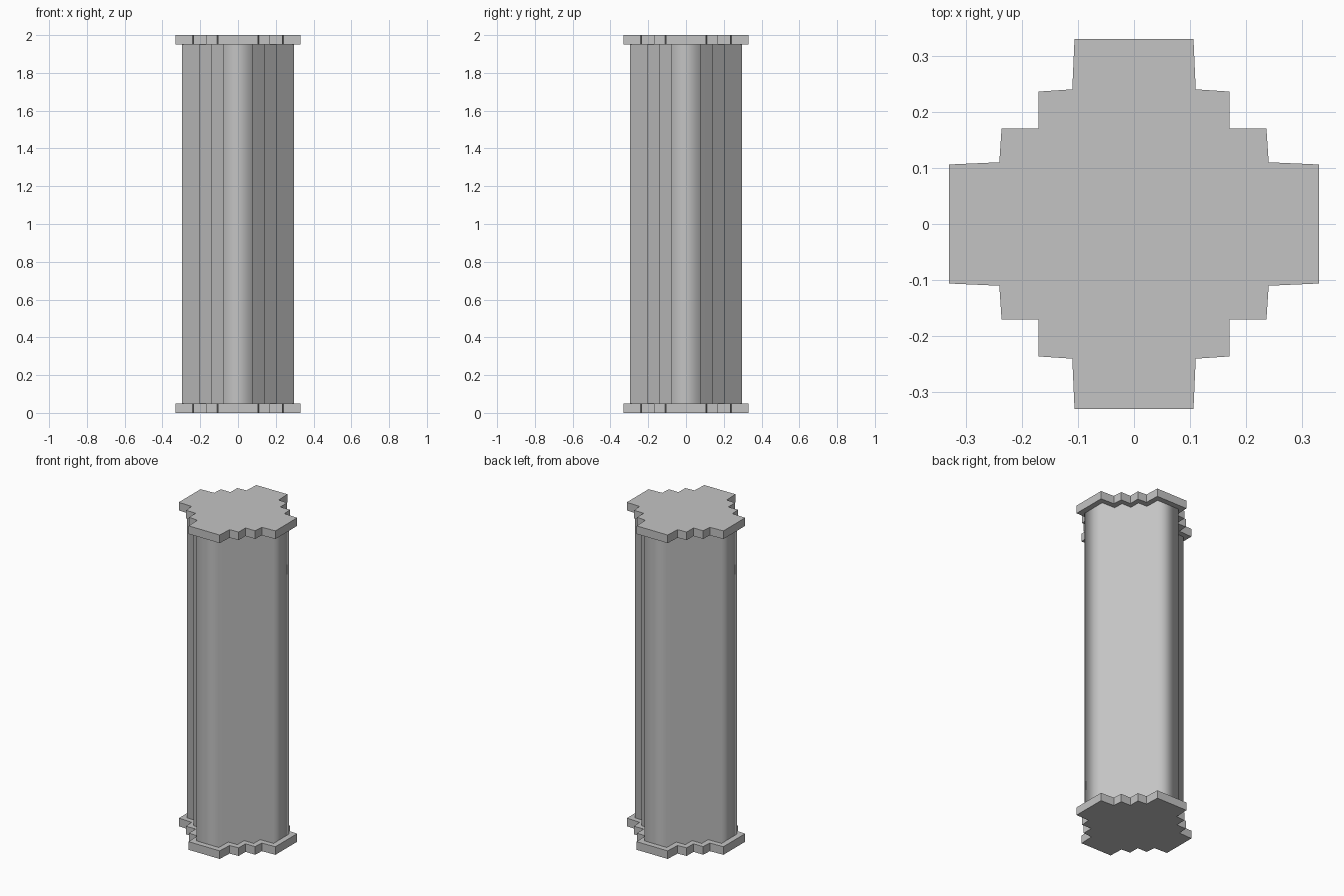
import bpy, bmesh

cube = bpy.data.objects.get("Cube")
if cube:
    bpy.data.objects.remove(cube, do_unlink=True)

stone = bpy.data.materials.new("light_grey_stone")
stone.use_nodes = True
colour = (0.55, 0.55, 0.55, 1)
stone.diffuse_color = colour
stone.node_tree.nodes["Principled BSDF"].inputs["Base Color"].default_value = colour


def stepped_outline(corner):
    """Turn one stepped corner through four quarter turns."""
    points = []
    for _ in range(4):
        points += corner
        corner = [(-y, x) for x, y in corner]
    return points


def mirrored_corner(half):
    """Complete a corner by mirroring it across its diagonal."""
    return half + [(y, x) for x, y in reversed(half[:-1])]


def extrude_outline(name, outline, bottom, top, closed, smooth):
    bm = bmesh.new()
    low = [bm.verts.new((x, y, bottom)) for x, y in outline]
    high = [bm.verts.new((x, y, top)) for x, y in outline]
    n = len(outline)
    for i in range(n):
        j = (i + 1) % n
        bm.faces.new((low[i], low[j], high[j], high[i])).smooth = smooth
    if closed:
        bm.faces.new(high)
        bm.faces.new(low[::-1])
    mesh = bpy.data.meshes.new(name)
    bm.to_mesh(mesh)
    bm.free()
    mesh.materials.append(stone)
    obj = bpy.data.objects.new(name, mesh)
    bpy.context.collection.objects.link(obj)
    return obj


plate = stepped_outline(mirrored_corner([(0.33, 0.106), (0.24, 0.11), (0.236, 0.17), (0.17, 0.17)]))
column = stepped_outline(mirrored_corner([(0.296, 0.076), (0.206, 0.078), (0.205, 0.14), (0.14, 0.14)]))

# Plates at both ends
extrude_outline("base_plate", plate, 0, 0.05, True, False)
extrude_outline("top_plate", plate, 1.95, 2, True, False)

# Softly shaded stepped shaft, its ends hidden by the plates
extrude_outline("shaft", column, 0.05, 1.95, False, True)
